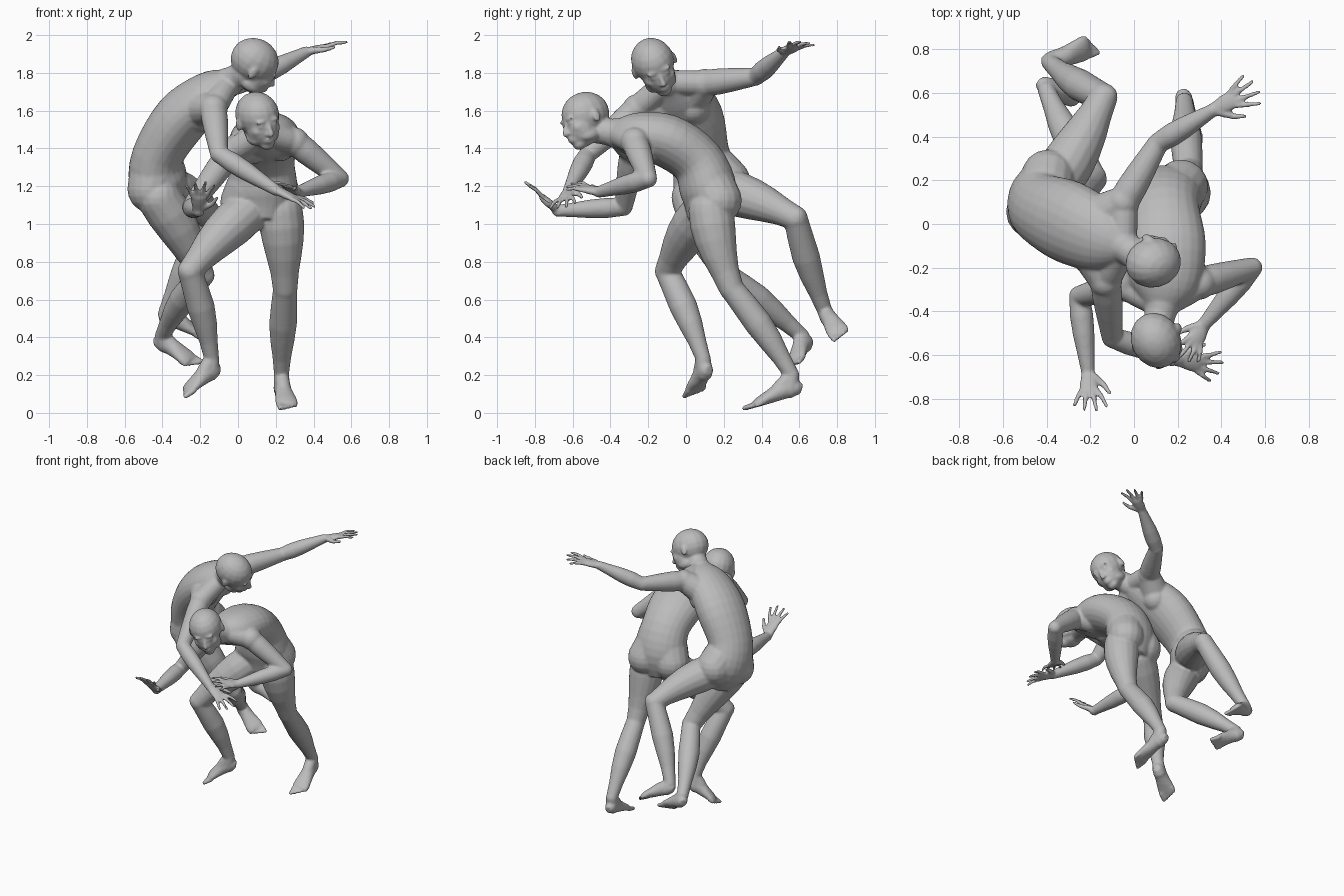
import bpy, bmesh, math
from mathutils import Vector, Matrix

if "Cube" in bpy.data.objects:
    bpy.data.objects.remove(bpy.data.objects["Cube"])

skin = bpy.data.materials.new("plain grey")
skin.use_nodes = True
GREY = (0.5, 0.5, 0.5, 1)
skin.diffuse_color = GREY
skin.node_tree.nodes["Principled BSDF"].inputs["Base Color"].default_value = GREY
V = Vector


def loft(bm, rows, side, n=16):
    """Skin elliptical rings; each row is (centre, half width, half depth)."""
    rings = []
    for i, (c, w, d) in enumerate(rows):
        t = (rows[min(i + 1, len(rows) - 1)][0] - rows[max(i - 1, 0)][0]).normalized()
        s = (side - t * side.dot(t)).normalized()
        up = t.cross(s)
        rings.append([bm.verts.new(c + s * w * math.cos(a) + up * d * math.sin(a))
                      for a in (2 * math.pi * k / n for k in range(n))])
    for a, b in zip(rings, rings[1:]):
        for k in range(n):
            bm.faces.new((a[k], a[(k + 1) % n], b[(k + 1) % n], b[k]))
    bm.faces.new(rings[0][::-1])
    bm.faces.new(rings[-1])


def ball(bm, c, r, frame=None):
    """Ellipsoid with radii r in an optional 3x3 frame."""
    r = (r, r, r) if isinstance(r, float) else r
    m = Matrix.Translation(c) @ (frame or Matrix.Identity(3)).to_4x4() @ Matrix.Diagonal((*r, 1))
    bmesh.ops.create_uvsphere(bm, u_segments=16, v_segments=10, radius=1, matrix=m)


def limb(bm, a, b, radii, bulge=V((0, 0, 0))):
    """Round tapered segment with balls on both joints."""
    n = len(radii) - 1
    rows = [(a.lerp(b, i / n) + bulge * math.sin(math.pi * i / n), r, r) for i, r in enumerate(radii)]
    loft(bm, rows, (b - a).orthogonal())
    ball(bm, a, radii[0])
    ball(bm, b, radii[-1])


def smooth_rows(rows, steps=4):
    """Catmull-Rom refinement of loft rows."""
    p = [Vector((*c, w, d)) for c, w, d in rows]
    p = [p[0]] + p + [p[-1]]
    out = []
    for a, b, c, d in zip(p, p[1:], p[2:], p[3:]):
        for k in range(steps):
            t = k / steps
            out.append(b + (c - a) * (0.5 * t) + (a * 2 - b * 5 + c * 4 - d) * (0.5 * t * t)
                       + (b * 3 - a - c * 3 + d) * (0.5 * t ** 3))
    out.append(p[-1])
    return [(V(q[:3]), q[3], q[4]) for q in out]


def hand(bm, wrist, tip, back, left):
    d = (tip - wrist).normalized()
    n = (back - d * back.dot(d)).normalized()
    s = d.cross(n) * (1 if left else -1)          # thumb side
    size = (tip - wrist).length
    loft(bm, [(wrist + d * size * t, w, h) for t, w, h in
              ((-0.1, .031, .027), (0.1, .034, .023), (0.3, .043, .021), (0.46, .043, .017), (0.52, .038, .013))], s)
    for k, reach in enumerate((0.47, 0.54, 0.51, 0.42)):
        off = 1.5 - k
        base = wrist + d * size * 0.46 + s * off * 0.023
        way = (d + s * off * 0.27).normalized()
        mid = base + way * size * reach * 0.5 + n * 0.006
        limb(bm, base, mid, [.0125, .0118])
        limb(bm, mid, base + way * size * reach - n * 0.004, [.0118, .0095])
    root = wrist + d * size * 0.12 + s * 0.025
    knuckle = root + (d * 0.7 + s * 0.75 - n * 0.2) * size * 0.25
    limb(bm, root, knuckle, [.02, .0145])
    limb(bm, knuckle, knuckle + (d + s * 0.5) * size * 0.22, [.0145, .01])


def foot(bm, ankle, heel, toe, left):
    d = (toe - heel).normalized()
    up = ankle - heel
    up = (up - d * up.dot(d)).normalized()
    s = d.cross(up) * (1 if left else -1)         # big toe side
    size = (toe - heel).length
    rows = [(heel + d * size * t + up * h, w, h) for t, w, h in
            ((0, .024, .028), (0.07, .039, .042), (0.22, .044, .052), (0.4, .047, .045),
             (0.58, .056, .034), (0.72, .061, .026), (0.82, .053, .018))]
    loft(bm, rows, s)
    limb(bm, ankle, heel + d * size * 0.2 + up * 0.04, [.041, .043, .043])
    limb(bm, ankle, heel + d * size * 0.5 + up * 0.035, [.038, .04, .036])
    for k in range(5):
        start = heel + d * size * (0.76 - 0.02 * k) + s * (0.043 - 0.0225 * k) + up * 0.016
        limb(bm, start, start + d * size * (0.21 - 0.022 * k) - up * 0.004, [.0165 - .0013 * k, .014 - .001 * k])


def head(bm, centre, face, up, neck):
    f = face.normalized()
    u = (up - f * up.dot(f)).normalized()
    m = Matrix((f.cross(u), f, u)).transposed()   # columns: side, forward, up

    def blob(x, y, z, *r):
        ball(bm, centre + m @ V((x, y, z)), r, m)

    blob(0, -.014, .03, .114, .132, .118)         # skull
    blob(0, .04, -.03, .09, .086, .108)           # face
    blob(0, .076, -.115, .04, .036, .03)          # chin
    blob(0, .09, -.08, .042, .036, .034)          # mouth mound
    for z in (-.073, -.088):                      # lips
        blob(0, .122, z, .024, .008, .007)
    limb(bm, centre + m @ V((0, .116, .008)), centre + m @ V((0, .138, -.042)), [.011, .012, .015])
    for sx in (-1, 1):
        blob(sx * .014, .128, -.046, .011, .012, .009)  # nostril
        blob(sx * .036, .108, .026, .034, .012, .01)    # brow
        blob(sx * .037, .107, .0, .02, .013, .012)      # eyelid
        blob(sx * .048, .078, -.032, .034, .031, .03)   # cheek
        blob(sx * .056, .025, -.085, .03, .058, .034)   # jaw
        blob(sx * .114, -.015, -.005, .012, .022, .036) # ear
    limb(bm, neck, centre + m @ V((0, -.03, -.06)), [.08, .072, .07, .074])


def fighter(name, spine, head_pose, arms, legs):
    bm = bmesh.new()
    rows = smooth_rows([(V(c), w, d) for c, w, d in spine])
    across = (V(arms[0][0]) - V(arms[1][0])).normalized()
    hips = (V(legs[0][0]) - V(legs[1][0])).normalized()
    side = (across + hips).normalized()
    loft(bm, rows, side, 24)
    waist, ribs, chest, neck = (V(spine[i][0]) for i in (2, 3, 4, 5))
    front = side.cross(ribs - waist).normalized()
    seat = hips.cross(waist - V(spine[1][0])).normalized()
    head(bm, *(V(p) for p in head_pose), neck)
    for left, (sh, el, wr, tip, back) in zip((True, False), arms):
        sh, el, wr, tip, back = map(V, (sh, el, wr, tip, back))
        ball(bm, sh, .077)
        limb(bm, neck, sh, [.062, .066, .068, .066])
        limb(bm, chest.lerp(ribs, .6), sh, [.11, .1, .075])
        limb(bm, sh, el, [.07, .07, .064, .056, .048])
        limb(bm, el, wr, [.047, .054, .05, .04, .031])
        hand(bm, wr, tip, back, left)
        chest_side = side if left else -side
        ball(bm, ribs.lerp(chest, .5) + front * .05 + chest_side * .075, .09)  # pectoral
    for left, (hip, knee, ankle, heel, toe) in zip((True, False), legs):
        hip, knee, ankle, heel, toe = map(V, (hip, knee, ankle, heel, toe))
        ahead = (knee - hip.lerp(ankle, .5)).normalized()
        buttock = hip - seat * .045 + V((0, 0, .04))
        limb(bm, waist, buttock, [.115, .125, .13, .125])
        limb(bm, hip, knee, [.118, .12, .11, .094, .076, .066], ahead * .018)
        limb(bm, knee, ankle, [.064, .07, .074, .064, .049, .04], ahead * -.018)
        ball(bm, knee + ahead * .016, .053)
        foot(bm, ankle, heel, toe, left)
    bmesh.ops.recalc_face_normals(bm, faces=bm.faces)
    mesh = bpy.data.meshes.new(name)
    bm.to_mesh(mesh)
    bm.free()
    obj = bpy.data.objects.new(name, mesh)
    bpy.context.collection.objects.link(obj)
    # Fuse the parts into one skin and relax the seams
    remesh = obj.modifiers.new("fuse", 'REMESH')
    remesh.mode, remesh.voxel_size = 'VOXEL', 0.008
    relax = obj.modifiers.new("relax", 'SMOOTH')
    relax.factor, relax.iterations = 0.5, 6
    bpy.ops.object.select_all(action='DESELECT')
    obj.select_set(True)
    bpy.context.view_layer.objects.active = obj
    bpy.ops.object.convert(target='MESH')
    bpy.ops.object.shade_smooth_by_angle(angle=math.radians(50))
    obj.data.materials.clear()
    obj.data.materials.append(skin)


# Each arm: shoulder, elbow, wrist, fingertip, back of hand; each leg: hip, knee, ankle, heel, toe (left first)
fighter(
    "upper_fighter",
    [((-.37, .13, 1.07), .12, .1), ((-.42, .12, 1.21), .175, .15), ((-.425, .07, 1.36), .165, .135),
     ((-.3, .01, 1.56), .19, .145), ((-.15, -.06, 1.69), .165, .12), ((-.05, -.1, 1.75), .09, .075)],
    [(.085, -.165, 1.835), (.85, .25, -.45), (.35, -.33, .88)],
    [[(-.05, .1, 1.745), (.11, .37, 1.78), (.36, .52, 1.91), (.56, .63, 1.965), (-.2, 0, 1)],
     [(-.13, -.26, 1.61), (-.1, -.52, 1.37), (.2, -.62, 1.18), (.4, -.66, 1.09), (.3, -.3, 1)]],
    [[(-.35, .2, 1.18), (-.14, .58, 1.03), (-.38, .735, .54), (-.43, .75, .48), (-.17, .83, .39)],
     [(-.42, .04, 1.14), (-.19, .21, .73), (-.4, .61, .41), (-.44, .67, .35), (-.21, .57, .24)]])

fighter(
    "lower_fighter",
    [((.13, .12, 1.02), .12, .11), ((.13, .12, 1.17), .185, .15), ((.13, .06, 1.33), .17, .14),
     ((.14, -.1, 1.44), .19, .14), ((.14, -.27, 1.47), .165, .12), ((.13, -.37, 1.48), .09, .075)],
    [(.11, -.535, 1.55), (.45, -.85, -.25), (-.2, -.1, .97)],
    [[(.3, -.27, 1.435), (.54, -.2, 1.24), (.32, -.46, 1.17), (.23, -.62, 1.21), (.2, -.2, 1)],
     [(-.04, -.28, 1.38), (-.25, -.33, 1.09), (-.21, -.68, 1.07), (-.2, -.85, 1.225), (0, .65, .75)]],
    [[(.225, .13, 1.07), (.25, .24, .66), (.23, .56, .2), (.22, .62, .1), (.27, .31, .01)],
     [(.04, .09, 1.06), (-.255, -.1, .75), (-.14, .09, .29), (-.09, .13, .2), (-.3, .03, .08)]])
